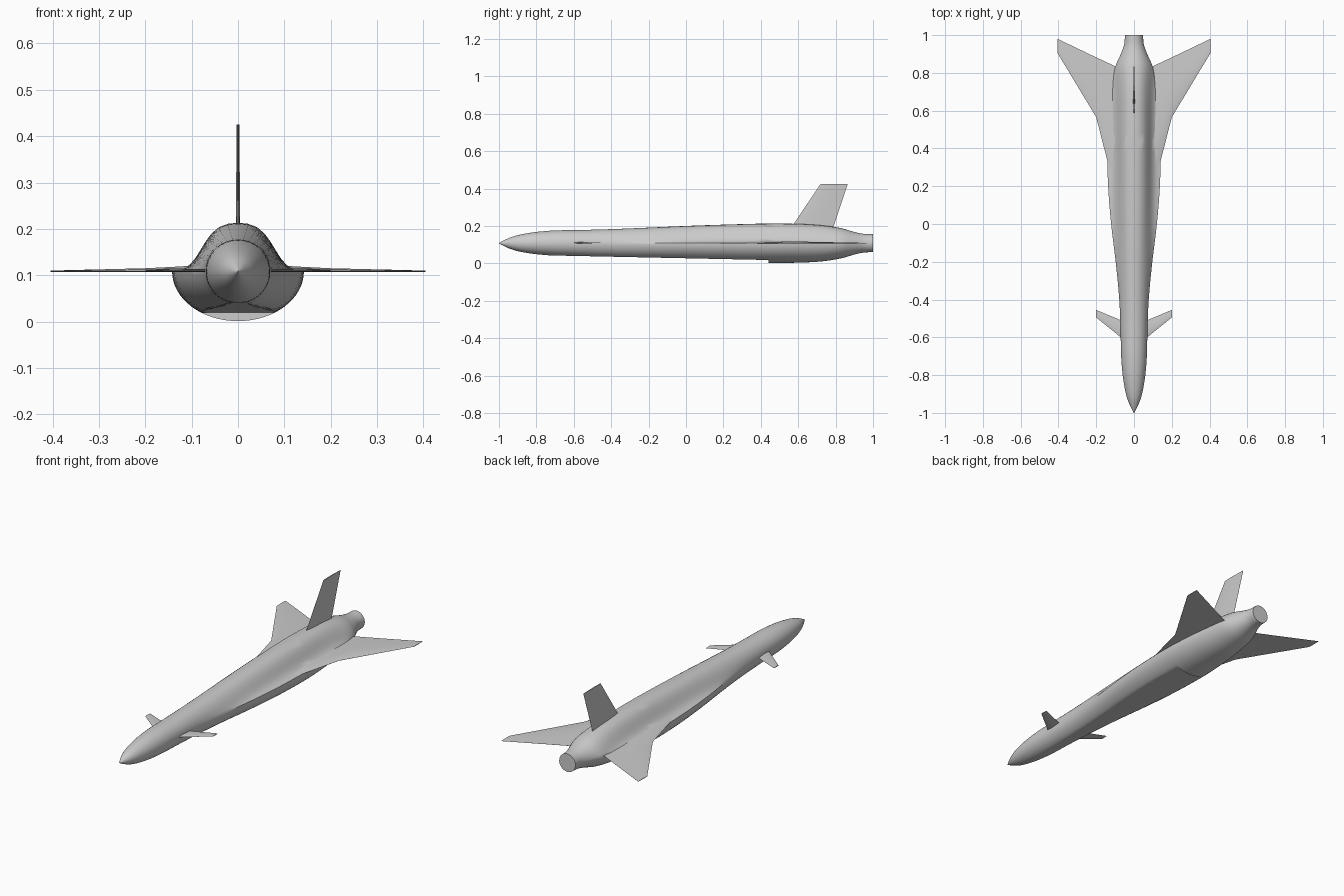
import bpy, bmesh
from math import sin, cos, pi, sqrt

if "Cube" in bpy.data.objects:
    bpy.data.objects.remove(bpy.data.objects["Cube"])

ZC = 0.108  # height of the chine and wing plane


def finish(name, rings, mirror=False):
    """Skin a list of closed rings, cap both ends and smooth it."""
    bm = bmesh.new()
    loops = [[bm.verts.new(p) for p in ring] for ring in rings]
    n = len(loops[0])
    for a, b in zip(loops, loops[1:]):
        for i in range(n):
            j = (i + 1) % n
            bm.faces.new((a[i], a[j], b[j], b[i]))
    bm.faces.new(loops[0])
    bm.faces.new(loops[-1])
    bmesh.ops.recalc_face_normals(bm, faces=bm.faces)
    me = bpy.data.meshes.new(name)
    bm.to_mesh(me)
    bm.free()
    ob = bpy.data.objects.new(name, me)
    bpy.context.collection.objects.link(ob)
    bpy.ops.object.select_all(action='DESELECT')
    bpy.context.view_layer.objects.active = ob
    ob.select_set(True)
    bpy.ops.object.shade_smooth_by_angle(angle=0.6)
    if mirror:
        ob.modifiers.new("Mirror", 'MIRROR')
    return ob


# Fuselage stations: y, half width, top height, lower depth, bell blend
STATIONS = [
    (-1.00, 0.001, 0.001, 0.001, 0), (-0.97, 0.017, 0.017, 0.017, 0),
    (-0.93, 0.034, 0.034, 0.034, 0), (-0.88, 0.047, 0.047, 0.047, 0),
    (-0.80, 0.060, 0.060, 0.059, 0), (-0.70, 0.068, 0.068, 0.067, 0),
    (-0.58, 0.071, 0.070, 0.071, 0), (-0.40, 0.078, 0.075, 0.078, 0.12),
    (-0.20, 0.097, 0.083, 0.086, 0.4), (0.00, 0.121, 0.092, 0.095, 0.75),
    (0.20, 0.137, 0.099, 0.103, 0.95), (0.44, 0.142, 0.105, 0.107, 1),
    (0.60, 0.132, 0.103, 0.104, 0.85), (0.72, 0.118, 0.096, 0.098, 0.6),
    (0.83, 0.100, 0.080, 0.081, 0.3), (0.90, 0.070, 0.060, 0.061, 0.1),
    (0.95, 0.052, 0.050, 0.050, 0), (1.00, 0.048, 0.048, 0.048, 0)]

# Upper cross-section of the wide body, as fractions of width and height
BELL = [(1, 0), (0.86, 0.04), (0.75, 0.12), (0.66, 0.25), (0.58, 0.42),
        (0.50, 0.60), (0.41, 0.77), (0.29, 0.91), (0.15, 0.98), (0, 1)]


def body_ring(y, w, h, d, b, scoop):
    n = len(BELL) - 1
    upper = []
    for i, (bx, bz) in enumerate(BELL):
        a = pi / 2 * i / n
        upper.append((w * (cos(a) + (bx - cos(a)) * b),
                      ZC + h * (sin(a) + (bz - sin(a)) * b)))
    # belly ahead of the scoop lip is cut flat
    floor = 0.042 - 0.024 * (y + 0.7) / 1.14 if scoop and y > -0.7 else -1
    lower = []
    for i in range(1, 17):
        a = pi / 2 * i / 16
        lower.append((w * cos(a), max(ZC - d * sin(a), floor)))
    half = upper[::-1] + lower            # top to bottom on the +x side
    other = [(-x, z) for x, z in half[-2:0:-1]]
    return [(x, y, z) for x, z in half + other]


def smooth(p0, p1, p2, p3, t):
    """Catmull-Rom step between p1 and p2 on uneven y spacing."""
    y0, y1, y2, y3 = p0[0], p1[0], p2[0], p3[0]
    out = [y1 + (y2 - y1) * t]
    for k in range(1, 5):
        m1 = (p2[k] - p0[k]) / (y2 - y0) * (y2 - y1)
        m2 = (p3[k] - p1[k]) / (y3 - y1) * (y2 - y1)
        out.append((2*t**3 - 3*t*t + 1) * p1[k] + (t**3 - 2*t*t + t) * m1
                   + (3*t*t - 2*t**3) * p2[k] + (t**3 - t*t) * m2)
    return out


# Fuselage with belly scoop lip at y = 0.44
rings = []
last = len(STATIONS) - 1
for i in range(last):
    quad = [STATIONS[min(max(k, 0), last)] for k in (i - 1, i, i + 1, i + 2)]
    for s in range(4):
        p = smooth(*quad, s / 4)
        if abs(p[0] - 0.44) < 1e-6:
            rings.append(body_ring(*p, True))
        rings.append(body_ring(*p, p[0] < 0.439))
rings.append(body_ring(*STATIONS[-1], False))
finish("fuselage", rings)


# Thin lifting surfaces: sections are span, leading y, trailing y, up, down
FOIL = [(0, 0.05), (0.12, 0.6), (0.38, 1), (0.7, 0.6), (1, 0.05)]


def foil(name, sections, z=ZC, upright=False):
    rings = []
    for span, le, te, up, down in sections:
        prof = [(le + (te - le) * c, up * t) for c, t in FOIL]
        prof += [(le + (te - le) * c, -down * t) for c, t in FOIL[::-1]]
        rings.append([(t, y, span) if upright else (span, y, z + t)
                      for y, t in prof])
    finish(name, rings, mirror=not upright)


foil("wing", [(0.09, 0.13, 0.83, 0.013, 0.001),
              (0.14, 0.33, 0.854, 0.010, 0.001),
              (0.20, 0.565, 0.882, 0.007, 0.001),
              (0.405, 0.905, 0.98, 0.002, 0.001)])
foil("canard", [(0.04, -0.624, -0.522, 0.004, 0.004),
                (0.20, -0.495, -0.455, 0.002, 0.002)], z=0.11)
foil("tail_fin", [(0.16, 0.541, 0.777, 0.005, 0.005),
                  (0.425, 0.72, 0.865, 0.003, 0.003)], upright=True)
